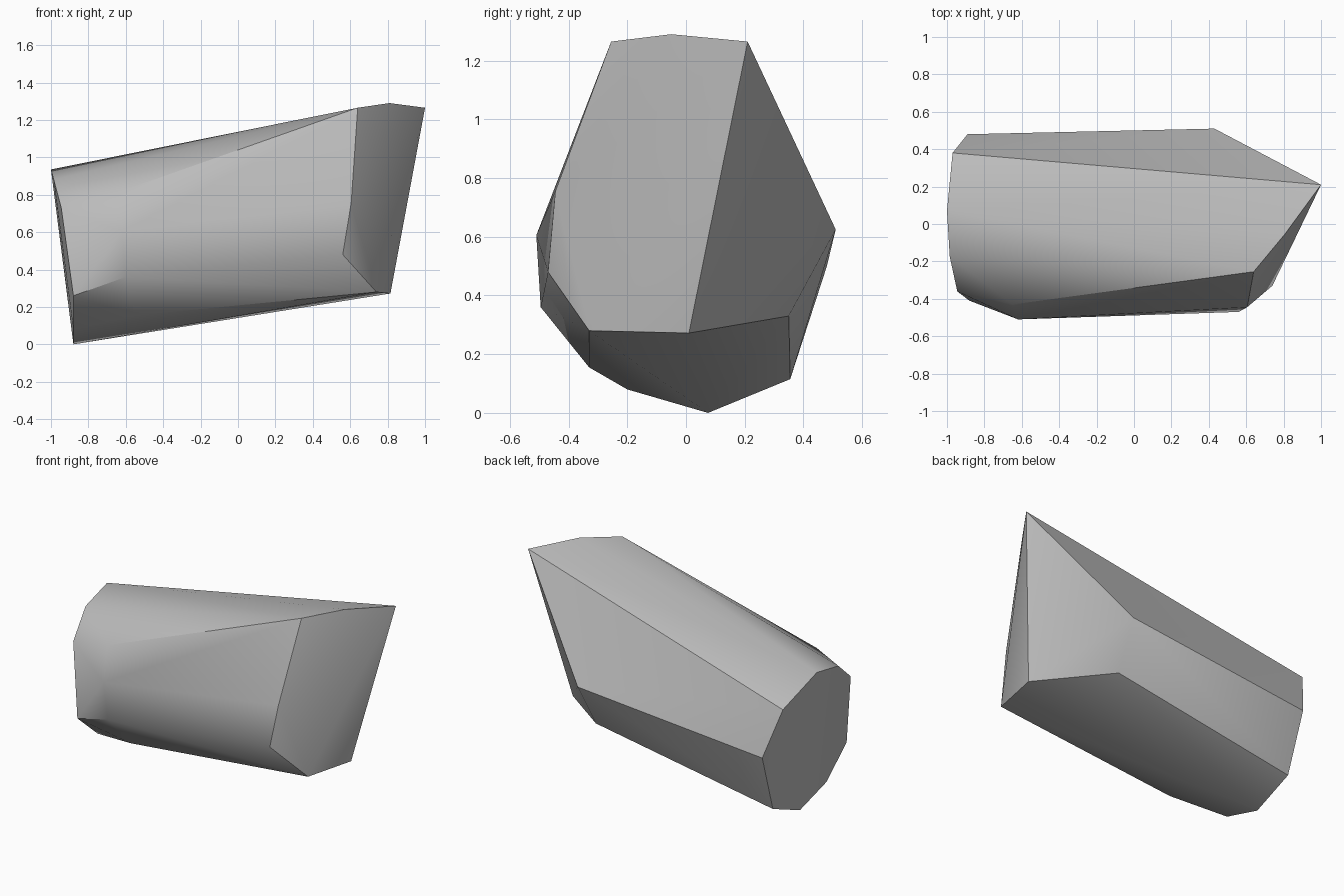
import bpy
import bmesh
import math

# Remove only the default cube
default_cube = bpy.data.objects.get("Cube")
if default_cube:
    bpy.data.objects.remove(default_cube, do_unlink=True)


def flat_material(name, colour):
    """Create one plain material with matching viewport and render colour."""
    material = bpy.data.materials.new(name)
    material.use_nodes = True
    material.diffuse_color = colour
    shader = next(node for node in material.node_tree.nodes
                  if node.type == 'BSDF_PRINCIPLED')
    shader.inputs["Base Color"].default_value = colour
    return material


def chiselled_solid(name, corner_groups, material):
    """Wrap groups of corner points in a faceted convex solid."""
    mesh = bpy.data.meshes.new(name)
    bm = bmesh.new()
    for group in corner_groups:
        for corner in group:
            bm.verts.new(corner)
    hull = bmesh.ops.convex_hull(bm, input=list(bm.verts))
    leftovers = [item for item in hull["geom_interior"]
                 if isinstance(item, bmesh.types.BMVert)]
    bmesh.ops.delete(bm, geom=leftovers, context='VERTS')

    # Merge facets that lie nearly in one plane
    bmesh.ops.dissolve_limit(bm, angle_limit=math.radians(2),
                             verts=list(bm.verts), edges=list(bm.edges))
    bmesh.ops.recalc_face_normals(bm, faces=list(bm.faces))
    bm.to_mesh(mesh)
    bm.free()

    solid = bpy.data.objects.new(name, mesh)
    bpy.context.collection.objects.link(solid)
    mesh.materials.append(material)
    return solid


# Narrow end: a nearly flat, many-sided cap
narrow_end = [
    (-1, .07, .935), (-.985, -.175, .88), (-.945, -.36, .73),
    (-.88, -.41, .26), (-.88, -.2, .08), (-.88, .075, 0),
    (-.88, .355, .115), (-.89, .48, .5), (-.97, .38, .8),
]

# Front shoulder: the chipped corners just behind the cap
front_shoulder = [
    (-.65, -.43, .81), (-.62, -.51, .605),
    (-.6, -.495, .36), (-.55, -.33, .155),
]

# Wide end: a tall slanted break rising to a sharp tip
wide_end = [
    (1, .21, 1.265), (.81, -.05, 1.29), (.64, -.255, 1.265),
    (.605, -.445, .755), (.56, -.47, .48),
    (.74, -.33, .28), (.815, .01, .272),
]

# Rear shoulder: the two corners of the back break
rear_shoulder = [(.43, .51, .625), (.41, .35, .33)]

stone_grey = flat_material("stone grey", (.5, .5, .5, 1))
rock = chiselled_solid(
    "rock",
    [narrow_end, front_shoulder, wide_end, rear_shoulder],
    stone_grey,
)

# Soft shading over gentle bends, crisp edges on the hard breaks
bpy.ops.object.select_all(action='DESELECT')
rock.select_set(True)
bpy.context.view_layer.objects.active = rock
bpy.ops.object.shade_smooth_by_angle(angle=math.radians(30))
